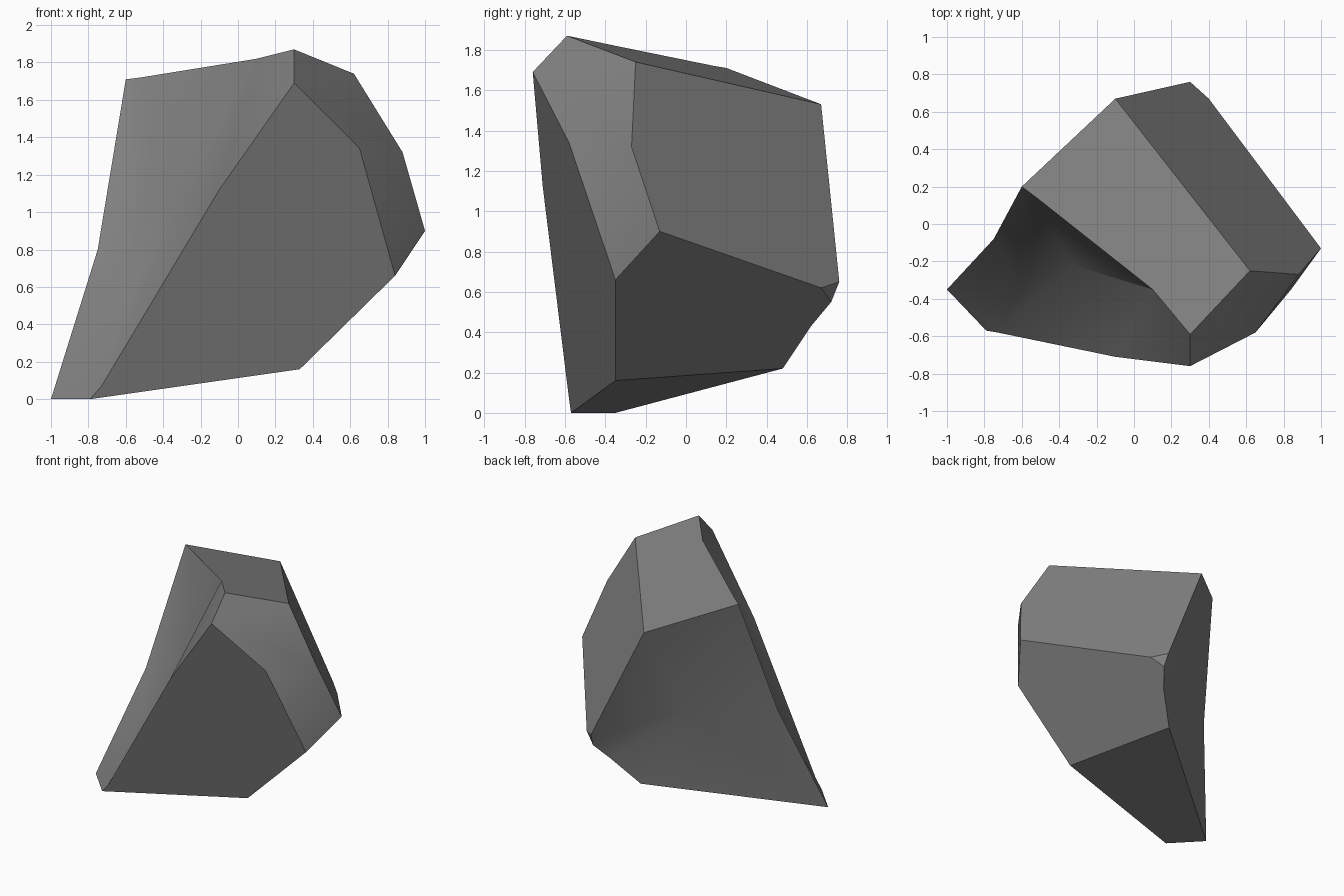
import bpy, bmesh

if "Cube" in bpy.data.objects:
    bpy.data.objects.remove(bpy.data.objects["Cube"])

# Corner points of the boulder, one letter each
P = {
    # crown and cut right side
    'A': (.30, -.59, 1.87), 'B': (.30, -.76, 1.69), 'C': (.65, -.58, 1.34),
    'D': (.62, -.25, 1.74), 'E': (.88, -.27, 1.32), 'F': (1.0, -.13, .90),
    'G': (.84, -.35, .66), 'H': (.33, -.35, .16),
    # foot
    'I': (-.79, -.57, 0), 'J': (-1.0, -.35, 0),
    # back rim
    'K': (-.10, .67, 1.53), 'L': (-.60, .20, 1.71), 'M': (.30, .76, .65),
    'N': (.40, .67, .62), 'P': (.06, .48, .22), 'R': (.31, .72, .55),
    'S': (.23, .62, .43), 'T': (-.75, -.08, .80),
    # rim and floor of the scooped front-left side
    'O': (-.52, .14, 1.72), 'V': (.10, -.35, 1.82), 'W': (-.10, -.71, 1.12),
    'X': (-.73, -.58, .07), 'Q': (-.60, -.02, .98), 'Y': (-.33, -.22, 1.0),
    'Z': (-.61, -.36, .50),
    # shallow dent in the back
    'U': (-.24, .31, .82),
}

# Flat cut planes: top, crown, right side, back right, chip, underside, bottom, front
planes = ["LOVADK", "ABCED", "CEFG", "DEFNMK", "NRM", "FGHPSRN", "HIJP", "BWXIHGC"]
# Scooped front-left side
scoop = ["LTQO", "OQY", "OYV", "VYW", "VWB", "VBA", "TJZ", "TZQ",
         "QZY", "YZX", "YXW", "JIX", "JXZ"]
# Back dent: fan from the dent point to the rim
rim = "LKMRSPJT"
back = ["U" + a + b for a, b in zip(rim, rim[1:] + rim[0])]

bm = bmesh.new()
v = {k: bm.verts.new(co) for k, co in P.items()}
for f in planes + scoop + back:
    bm.faces.new([v[c] for c in f])
bmesh.ops.recalc_face_normals(bm, faces=bm.faces[:])
mesh = bpy.data.meshes.new("boulder")
bm.to_mesh(mesh)
bm.free()

stone = bpy.data.materials.new("grey stone")
stone.diffuse_color = (.22, .22, .22, 1)
stone.use_nodes = True
stone.node_tree.nodes["Principled BSDF"].inputs["Base Color"].default_value = stone.diffuse_color
mesh.materials.append(stone)

boulder = bpy.data.objects.new("boulder", mesh)
bpy.context.collection.objects.link(boulder)
bpy.context.view_layer.objects.active = boulder
boulder.select_set(True)
bpy.ops.object.shade_smooth_by_angle(angle=.5)
